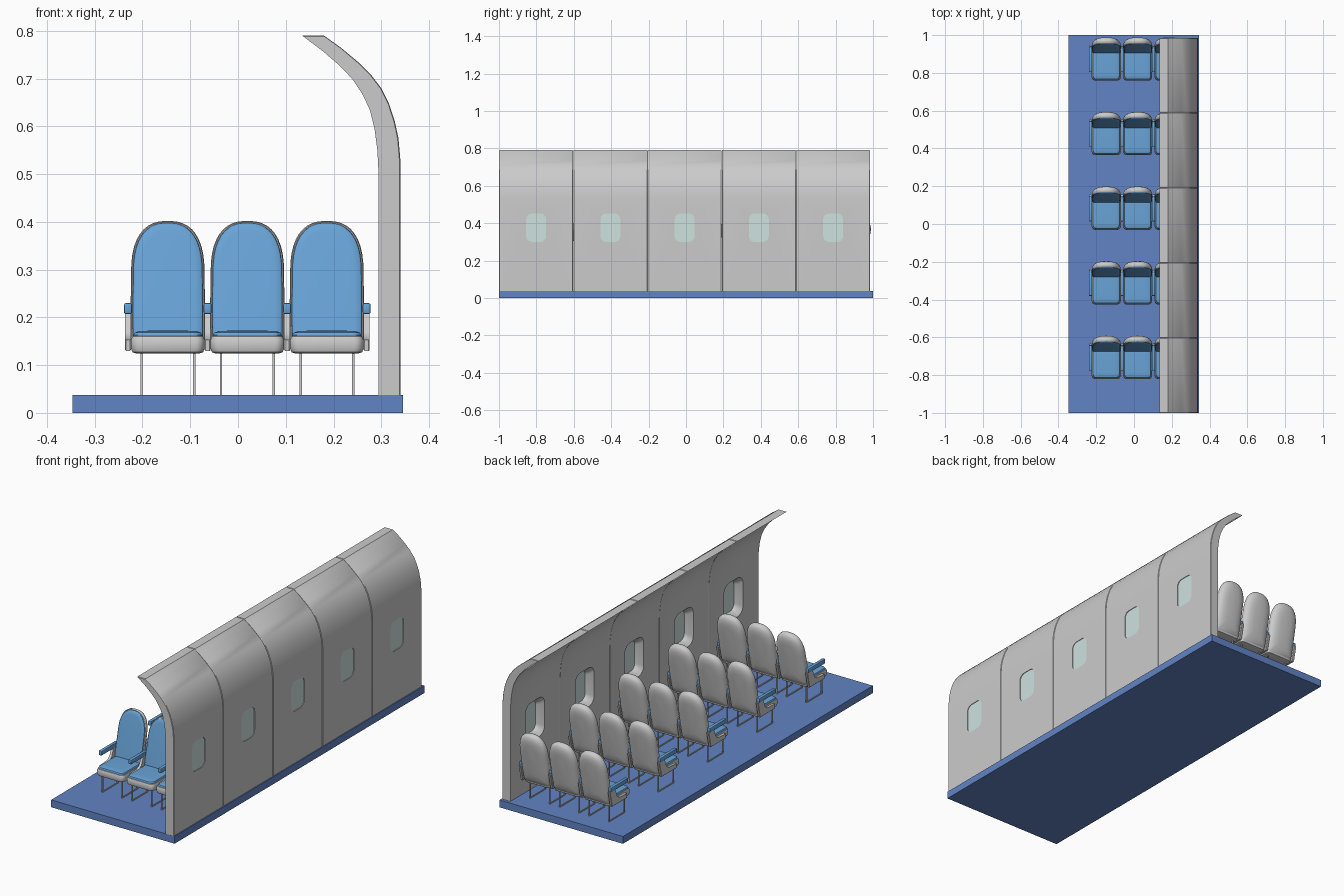
import bpy, bmesh, math

if "Cube" in bpy.data.objects:
    bpy.data.objects.remove(bpy.data.objects["Cube"])


def material(name, rgb):
    m = bpy.data.materials.new(name)
    m.diffuse_color = (*rgb, 1)
    m.use_nodes = True
    m.node_tree.nodes["Principled BSDF"].inputs["Base Color"].default_value = m.diffuse_color
    return m


FLOOR_BLUE = material("floor_blue", (0.12, 0.23, 0.55))
SEAT_BLUE = material("seat_blue", (0.14, 0.37, 0.68))
GLASS = material("pale_glass", (0.62, 0.76, 0.74))


def finish(bm, name, mat=None, angle=35):
    bmesh.ops.recalc_face_normals(bm, faces=bm.faces)
    me = bpy.data.meshes.new(name)
    bm.to_mesh(me)
    bm.free()
    if mat:
        me.materials.append(mat)
    me.shade_smooth()
    me.set_sharp_from_angle(angle=math.radians(angle))
    return me


def place(name, me, loc=(0, 0, 0)):
    ob = bpy.data.objects.new(name, me)
    ob.location = loc
    bpy.context.collection.objects.link(ob)
    return ob


def loft(name, outline, layers, to3d, mat=None, angle=35):
    """Stack copies of a 2D outline, each (inset, depth), and cap both ends."""
    us, vs = zip(*outline)
    cu, cv = (min(us) + max(us)) / 2, (min(vs) + max(vs)) / 2
    hu, hv = max(us) - cu, max(vs) - cv
    bm = bmesh.new()
    rings = [[bm.verts.new(to3d(cu + (u - cu) * (1 - i / hu), cv + (v - cv) * (1 - i / hv), d))
              for u, v in outline] for i, d in layers]
    n = len(outline)
    for a, b in zip(rings, rings[1:]):
        for k in range(n):
            bm.faces.new((a[k], a[(k + 1) % n], b[(k + 1) % n], b[k]))
    bm.faces.new(rings[0])
    bm.faces.new(rings[-1])
    return finish(bm, name, mat, angle)


def rounded_rect(u0, u1, v0, v1, r, seg=6):
    pts = []
    for k, (u, v) in enumerate(((u1 - r, v1 - r), (u0 + r, v1 - r), (u0 + r, v0 + r), (u1 - r, v0 + r))):
        for s in range(seg + 1):
            a = (k + s / seg) * math.pi / 2
            pts.append((u + r * math.cos(a), v + r * math.sin(a)))
    return pts


def boxes(name, specs, mat=None, bevel=0.0):
    """One mesh of several boxes given as (x0, x1, y0, y1, z0, z1)."""
    bm = bmesh.new()
    for x0, x1, y0, y1, z0, z1 in specs:
        vs = bmesh.ops.create_cube(bm, size=1)["verts"]
        for v in vs:
            v.co = ((x0 + x1) / 2 + v.co.x * (x1 - x0), (y0 + y1) / 2 + v.co.y * (y1 - y0),
                    (z0 + z1) / 2 + v.co.z * (z1 - z0))
    if bevel:
        bmesh.ops.bevel(bm, geom=bm.edges[:], offset=bevel, segments=2, profile=0.5, affect='EDGES')
    return finish(bm, name, mat)


# Floor
place("floor", boxes("floor", [(-0.347, 0.345, -1, 1, 0, 0.037)], FLOOR_BLUE))

# Curved wall panel with a flared window opening, cut once and repeated
wall = [(0.34, 0.017), (0.34, 0.53), (0.336, 0.575), (0.328, 0.612), (0.316, 0.648), (0.30, 0.68),
        (0.277, 0.71), (0.25, 0.736), (0.215, 0.765), (0.18, 0.79), (0.135, 0.79), (0.178, 0.758),
        (0.213, 0.728), (0.24, 0.70), (0.262, 0.667), (0.277, 0.635), (0.287, 0.595), (0.293, 0.55),
        (0.295, 0.51), (0.295, 0.017)]
HALF = 0.1985
panel = place("panel_blank", loft("panel", wall, [(0.002, -HALF + 0.0005), (0, -HALF + 0.003),
                                                  (0, HALF - 0.003), (0.002, HALF - 0.0005)],
                                  lambda u, v, d: (u, d, v)))
window = rounded_rect(-0.053, 0.053, 0.3, 0.452, 0.03)
cutter = place("window_cutter", loft("window_cutter", window,
                                     [(-0.028, 0.28), (-0.022, 0.295), (-0.008, 0.312), (0, 0.33), (0, 0.36)],
                                     lambda u, v, d: (d, u, v)))
cutter.hide_render = True
mod = panel.modifiers.new("window", 'BOOLEAN')
mod.object, mod.operation, mod.solver = cutter, 'DIFFERENCE', 'EXACT'
dg = bpy.context.evaluated_depsgraph_get()
panel_mesh = bpy.data.meshes.new_from_object(panel.evaluated_get(dg))
panel_mesh.set_sharp_from_angle(angle=math.radians(30))
bpy.data.objects.remove(panel)
bpy.data.objects.remove(cutter)
glass_mesh = loft("window_glass", window, [(-0.001, 0.330), (-0.001, 0.337)], lambda u, v, d: (d, u, v), GLASS)

# Seat back outline: straight sides, rounded crown, small lower corners
crown = [math.pi * k / 20 for k in range(21)]
back = [(0.077 * math.copysign(abs(math.cos(a)) ** 0.8, math.cos(a)), 0.29 + 0.112 * math.sin(a) ** 0.8)
        for a in crown]
back += [(-0.078, 0.21), (-0.077, 0.14), (-0.068, 0.127), (0.068, 0.127), (0.077, 0.14), (0.078, 0.21)]


def lean(u, v, d):
    return (u, 0.035 + (v - 0.165) * 0.21 + d, v)


def flat(u, v, d):
    return (u, v, d)


back_shell = loft("back_shell", back, [(0.006, 0.008), (0.002, 0.006), (0, 0.011), (0.001, 0.02),
                                       (0.006, 0.029), (0.015, 0.036), (0.03, 0.041), (0.05, 0.044)], lean)
back_pad = loft("back_pad", back, [(0.02, -0.001), (0.009, 0.0), (0.005, 0.003), (0.003, 0.012)], lean, SEAT_BLUE)

# Seat base and cushion
pan = rounded_rect(-0.077, 0.077, -0.11, 0.06, 0.02)
seat_shell = loft("seat_shell", pan, [(0.012, 0.124), (0.003, 0.127), (0, 0.135), (0, 0.153),
                                      (0.003, 0.160), (0.007, 0.162)], flat)
seat_pad = loft("seat_pad", pan, [(0.005, 0.155), (0.005, 0.163), (0.008, 0.168), (0.016, 0.171),
                                  (0.035, 0.172)], flat, SEAT_BLUE)

# Thin U-shaped leg frames: front leg, rear leg and floor runner on both sides
T = 0.0025
leg_mesh = boxes("leg_frame", [b for x in (-0.055, 0.055) for b in (
    (x - T, x + T, -0.085 - T, -0.085 + T, 0.037, 0.13),
    (x - T, x + T, 0.035 - T, 0.035 + T, 0.037, 0.13),
    (x - T, x + T, -0.085, 0.035, 0.037, 0.042))])

# Armrest: pad on top, rear post and side rail below
arm_pad = boxes("arm_pad", [(-0.0085, 0.0085, -0.065, 0.07, 0.207, 0.23)], SEAT_BLUE, 0.004)
arm_outline = [(-0.06, 0.13), (0.06, 0.13), (0.078, 0.21), (0.035, 0.21), (0.02, 0.17), (0.0, 0.156), (-0.06, 0.153)]
arm_support = loft("arm_support", arm_outline, [(0.002, -0.0065), (0, -0.0045), (0, 0.0045), (0.002, 0.0065)],
                   lambda u, v, d: (d, u, v))

# Repeat wall bays and seat rows
MID, PITCH = 0.0195, 0.1665
for r in range(5):
    bay = -0.8015 + r * 2 * HALF
    place("wall_panel", panel_mesh, (0, bay, 0))
    place("window_glass", glass_mesh, (0, bay, 0))
    row = -0.711 + r * 0.395
    for k in (-1, 0, 1):
        for me in (back_shell, back_pad, seat_shell, seat_pad, leg_mesh):
            place(me.name, me, (MID + k * PITCH, row, 0))
    for k in (-1.5, -0.5, 0.5, 1.5):
        place("arm_pad", arm_pad, (MID + k * PITCH, row, 0))
        place("arm_support", arm_support, (MID + k * PITCH, row, 0))
